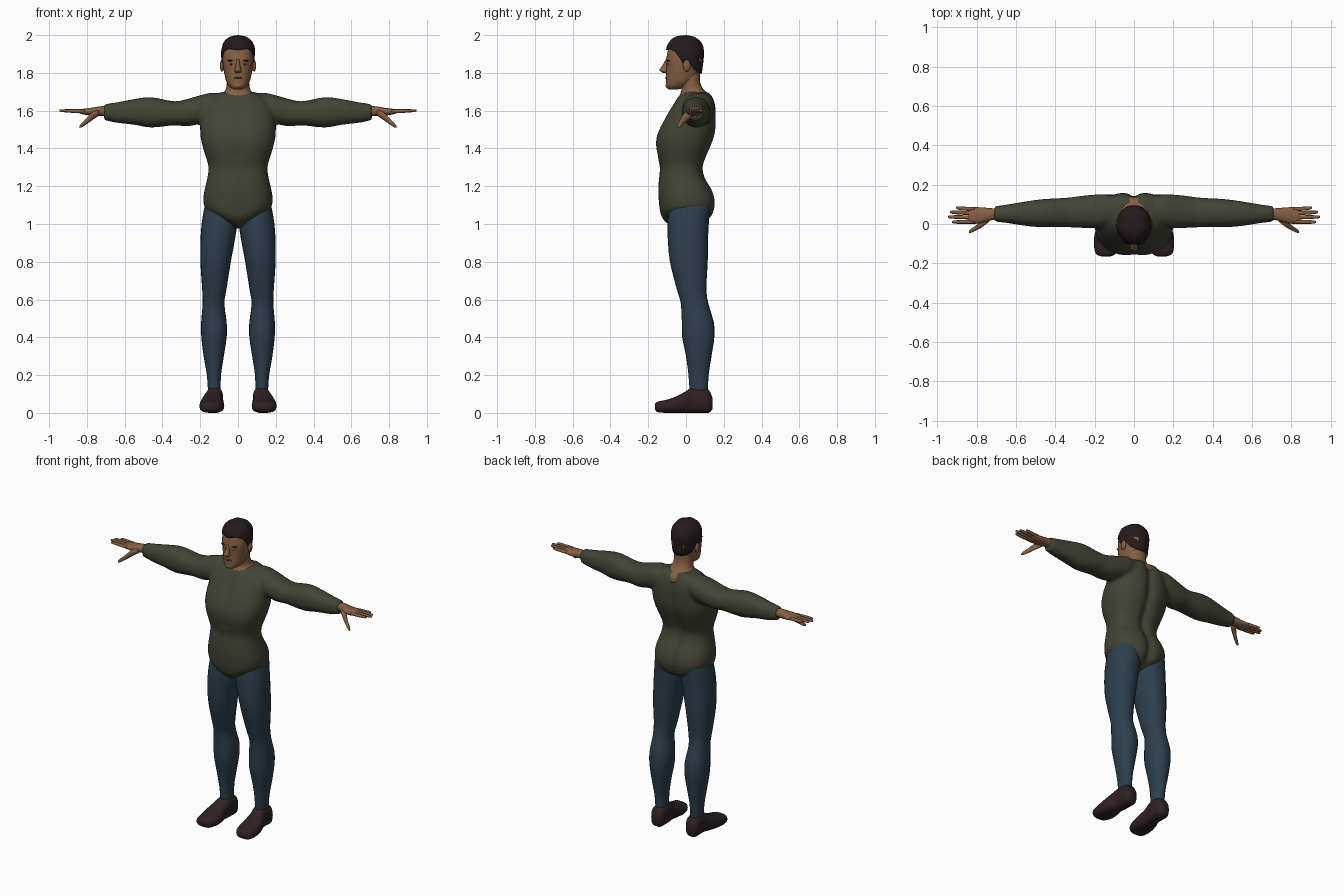
import bpy, bmesh, math
from mathutils import Vector, Matrix


def material(name, rgb):
    m = bpy.data.materials.new(name)
    m.diffuse_color = (*rgb, 1)
    return m


SHIRT = material("olive_cloth", (0.056, 0.058, 0.036))
DENIM = material("blue_denim", (0.026, 0.050, 0.076))
SKIN = material("skin", (0.235, 0.115, 0.056))
HAIR = material("dark_hair", (0.019, 0.0105, 0.012))
SHOE = material("brown_leather", (0.028, 0.015, 0.017))
EYE = material("eye_grey", (0.30, 0.27, 0.24))
LIP = material("lip", (0.12, 0.05, 0.035))


def smooth_rings(rings, steps):
    """Catmull-Rom interpolation of the ring values."""
    out = []
    for i in range(len(rings) - 1):
        p0, p1 = rings[max(i - 1, 0)], rings[i]
        p2, p3 = rings[i + 1], rings[min(i + 2, len(rings) - 1)]
        for s in range(steps):
            t = s / steps
            out.append([0.5 * (2 * b + (c - a) * t + (2 * a - 5 * b + 4 * c - d) * t * t
                               + (3 * b - a - 3 * c + d) * t ** 3)
                        for a, b, c, d in zip(p0, p1, p2, p3)])
    return out + [list(rings[-1])]


def loft(bm, axis, rings, n=20, power=2.2, steps=3, flip=False):
    """Rings are (position on axis, min a, max a, min b, max b)."""
    order = {"x": (2, 0, 1), "y": (0, 2, 1), "z": (0, 1, 2)}[axis]
    rows = []
    for t, a0, a1, b0, b1 in smooth_rings(rings, steps):
        row = []
        for k in range(n):
            ang = 2 * math.pi * k / n
            c, s = math.cos(ang), math.sin(ang)
            u = math.copysign(abs(c) ** (2 / power), c)
            v = math.copysign(abs(s) ** (2 / power), s)
            p = ((a0 + a1) / 2 + u * (a1 - a0) / 2, (b0 + b1) / 2 + v * (b1 - b0) / 2, t)
            if axis == "x":    # a = y, b = z
                co = Vector((p[2], p[0], p[1]))
            elif axis == "y":  # a = x, b = z
                co = Vector((p[0], p[2], p[1]))
            else:              # a = x, b = y
                co = Vector(p)
            if flip:
                co.x = -co.x
            row.append(bm.verts.new(co))
        rows.append(row)
    for lo, hi in zip(rows, rows[1:]):
        for k in range(n):
            bm.faces.new((lo[k], lo[(k + 1) % n], hi[(k + 1) % n], hi[k]))
    bm.faces.new(rows[0])
    bm.faces.new(rows[-1])


def ball(bm, centre, radii):
    m = Matrix.Translation(centre) @ Matrix.Diagonal((*radii, 1))
    bmesh.ops.create_uvsphere(bm, u_segments=14, v_segments=8, radius=1, matrix=m)


def finish(name, bm, mat, mirror=False):
    bmesh.ops.recalc_face_normals(bm, faces=bm.faces[:])
    me = bpy.data.meshes.new(name)
    bm.to_mesh(me)
    bm.free()
    me.materials.append(mat)
    me.shade_smooth()
    ob = bpy.data.objects.new(name, me)
    bpy.context.collection.objects.link(ob)
    if mirror:
        ob.modifiers.new("mirror", "MIRROR").use_mirror_merge = False
    return ob


def sym(rings):
    """(z, half width, front, back) to full rings."""
    return [(z, -w, w, f, b) for z, w, f, b in rings]


# Shirt: torso and both sleeves fused together
bm = bmesh.new()
loft(bm, "z", sym([(.975, .02, -.05, .03), (1.0, .05, -.095, .09), (1.03, .105, -.125, .135),
                   (1.07, .165, -.138, .152), (1.12, .184, -.144, .158), (1.18, .177, -.147, .142),
                   (1.24, .163, -.143, .106), (1.30, .156, -.138, .093), (1.36, .172, -.152, .112),
                   (1.42, .190, -.162, .138), (1.48, .20, -.153, .157), (1.55, .198, -.118, .162),
                   (1.62, .185, -.078, .16), (1.67, .14, -.045, .147), (1.70, .085, -.01, .125)]),
     n=48, power=2.4)
for v in bm.verts:  # spine groove, seat cleft and chest line
    g = math.exp(-(v.co.x / .028) ** 2)
    if v.co.y > .04:
        v.co.y -= .024 * g
    elif v.co.y < -.05 and v.co.z > 1.36:
        v.co.y += .008 * g
for flip in (False, True):
    loft(bm, "x", [(.06, .02, .13, 1.58, 1.69), (.14, -.01, .15, 1.55, 1.695),
                   (.20, -.022, .150, 1.53, 1.682), (.27, -.02, .143, 1.517, 1.662),
                   (.34, -.017, .134, 1.522, 1.65), (.46, -.017, .127, 1.51, 1.672),
                   (.55, -.01, .115, 1.525, 1.662), (.64, .004, .10, 1.535, 1.645),
                   (.71, .012, .09, 1.55, 1.635)], n=24, flip=flip)
shirt = finish("shirt", bm, SHIRT)
rm = shirt.modifiers.new("fuse", "REMESH")
rm.mode, rm.voxel_size, rm.use_smooth_shade = "VOXEL", .011, True
sm = shirt.modifiers.new("relax", "SMOOTH")
sm.factor, sm.iterations = .5, 5

# Trouser legs
bm = bmesh.new()
loft(bm, "z", [(.10, .092, .158, .02, .115), (.20, .09, .165, .013, .12), (.30, .075, .182, 0, .135),
               (.40, .06, .194, -.02, .15), (.48, .06, .195, -.022, .147), (.58, .072, .187, -.028, .118),
               (.66, .06, .19, -.05, .108), (.80, .038, .199, -.085, .115), (.93, .014, .198, -.097, .117),
               (1.02, .004, .19, -.097, .122), (1.09, .02, .177, -.09, .128), (1.13, .04, .165, -.08, .11)],
     n=24)
finish("trouser_leg", bm, DENIM, True)

# Shoes
bm = bmesh.new()
loft(bm, "y", [(-.165, .12, .165, .02, .045), (-.15, .092, .195, .004, .06), (-.10, .074, .204, 0, .07),
               (-.05, .075, .2, 0, .088), (0, .083, .185, 0, .115), (.03, .08, .172, 0, .134),
               (.08, .078, .17, 0, .136), (.12, .083, .167, 0, .122), (.14, .1, .15, .02, .08)],
     n=20, power=2.7)
finish("shoe", bm, SHOE, True)

# Hands: palm, four fingers, thumb
bm = bmesh.new()
loft(bm, "x", [(.66, .025, .08, 1.57, 1.62), (.72, .02, .08, 1.572, 1.624), (.77, .006, .084, 1.573, 1.616),
               (.82, 0, .086, 1.58, 1.61), (.84, .008, .078, 1.586, 1.606)], n=16)
for y0, y1, tip in ((.075, .082, .905), (.054, .06, .935), (.033, .036, .945), (.011, .01, .925)):
    loft(bm, "x", [(.81, y0 - .01, y0 + .01, 1.586, 1.607), (.87, (y0 + y1) / 2 - .010, (y0 + y1) / 2 + .010, 1.588, 1.608),
                   (tip - .01, y1 - .008, y1 + .008, 1.593, 1.607), (tip, y1 - .003, y1 + .003, 1.597, 1.603)],
         n=8, steps=2)
loft(bm, "x", [(.735, .012, .05, 1.573, 1.605), (.77, -.015, .025, 1.55, 1.594), (.80, -.032, -.005, 1.528, 1.562),
               (.825, -.044, -.022, 1.512, 1.538), (.838, -.046, -.034, 1.509, 1.521)], n=10, steps=2)
finish("hand", bm, SKIN, True)

# Neck
bm = bmesh.new()
loft(bm, "z", sym([(1.64, .115, -.045, .14), (1.68, .092, -.035, .132), (1.71, .066, -.024, .095),
                   (1.75, .059, -.03, .075), (1.80, .058, -.03, .075)]))
finish("neck", bm, SKIN)

# Head with nose and chin
bm = bmesh.new()
loft(bm, "z", sym([(1.712, .018, -.09, -.045), (1.724, .042, -.104, .0), (1.75, .06, -.106, .04),
                   (1.78, .069, -.106, .066), (1.82, .077, -.104, .082), (1.86, .082, -.106, .09),
                   (1.90, .083, -.1, .09), (1.94, .076, -.088, .08), (1.97, .05, -.05, .05)]), n=28)
loft(bm, "z", sym([(1.80, .012, -.122, -.09), (1.81, .019, -.138, -.09), (1.82, .016, -.139, -.09),
                   (1.845, .01, -.122, -.09), (1.87, .009, -.108, -.09)]), n=12)
ball(bm, (0, -.095, 1.733), (.025, .014, .014))
finish("head", bm, SKIN)

bm = bmesh.new()
ball(bm, (.085, .004, 1.838), (.011, .02, .032))
finish("ear", bm, SKIN, True)

# Face details
bm = bmesh.new()
ball(bm, (.034, -.091, 1.846), (.013, .008, .005))
finish("eye", bm, EYE, True)
bm = bmesh.new()
ball(bm, (.034, -.0925, 1.846), (.005, .0085, .0048))
finish("iris", bm, HAIR, True)
bm = bmesh.new()
ball(bm, (.036, -.093, 1.865), (.021, .009, .0045))
finish("eyebrow", bm, HAIR, True)
bm = bmesh.new()
ball(bm, (0, -.099, 1.774), (.026, .012, .006))
finish("lips", bm, LIP)

# Hair cap: columns rise from a varying hairline to the crown
LINE = [(0, 1.92), (.6, 1.928), (1.0, 1.915), (1.25, 1.885), (1.45, 1.852), (1.75, 1.868),
        (2.1, 1.82), (2.6, 1.80), (3.2, 1.795)]


def hairline(a):
    for (a0, z0), (a1, z1) in zip(LINE, LINE[1:]):
        if a <= a1:
            return z0 + (z1 - z0) * (a - a0) / (a1 - a0)


bm = bmesh.new()
N, R = 48, 14
rows = []
for j in range(R):
    row = []
    for k in range(N):
        a = 2 * math.pi * k / N - math.pi
        base = hairline(abs(a))
        t = max(j - 1, 0) / (R - 1)
        z = base + (1.996 - base) * math.sin(t * math.pi / 2)
        f = math.sqrt(1 - ((z - 1.9) / .1) ** 2.6) if z > 1.9 else 1 - .1 * (1.9 - z) / .09
        f *= 1 + .022 * math.sin(7 * a + 60 * z) * min(1, t * 2)
        if j == 0:
            f *= .88
        row.append(bm.verts.new((.090 * f * math.sin(a), -.005 - .101 * f * math.cos(a),
                                 z + .004 * math.sin(5 * a + 1) * t * (1 - t) * 2)))
    rows.append(row)
for lo, hi in zip(rows, rows[1:]):
    for k in range(N):
        bm.faces.new((lo[k], lo[(k + 1) % N], hi[(k + 1) % N], hi[k]))
crown = bm.verts.new((0, 0, 2.0))
for k in range(N):
    bm.faces.new((rows[-1][k], rows[-1][(k + 1) % N], crown))
finish("hair", bm, HAIR)
